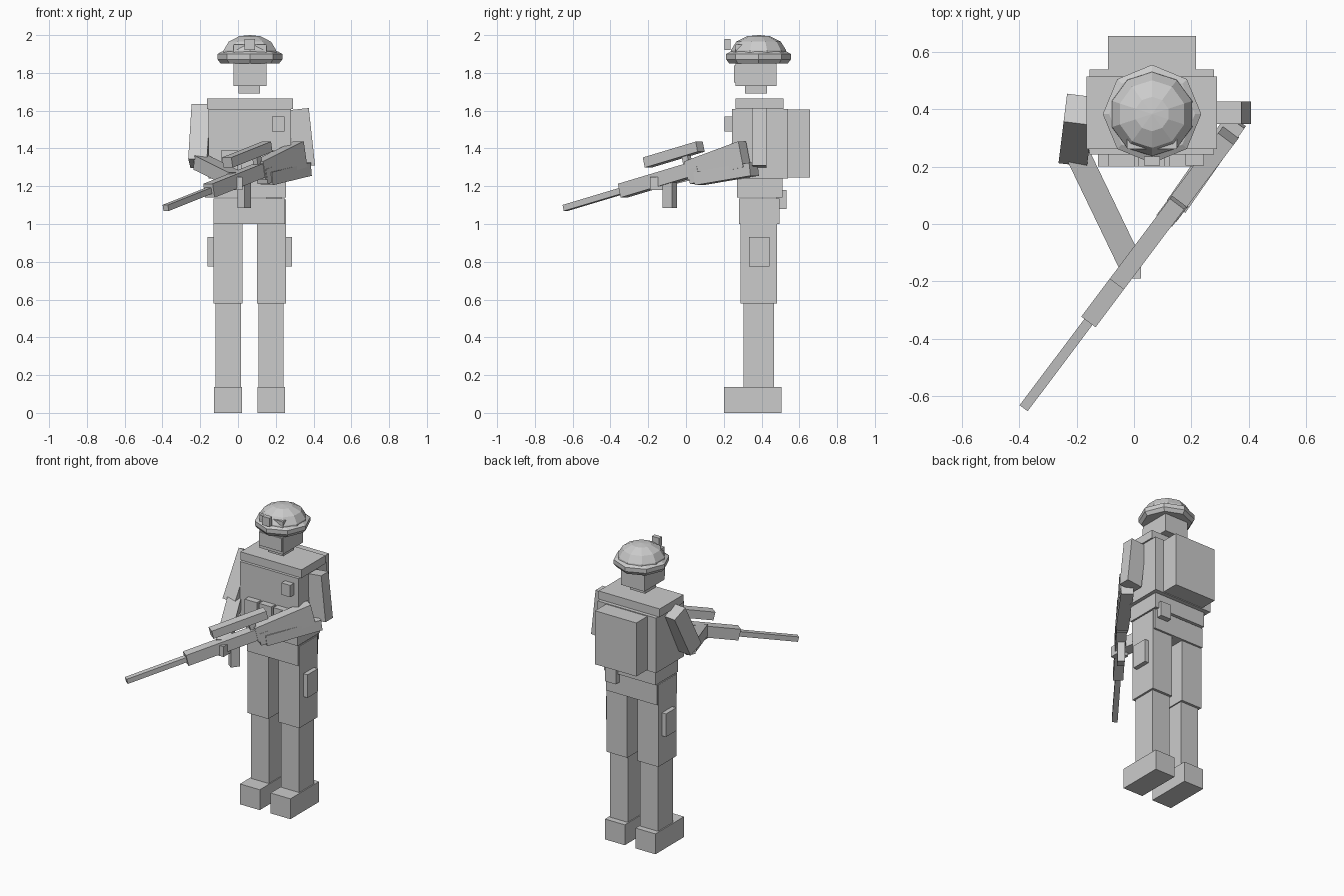
import bpy
import bmesh
import math
from mathutils import Vector, Matrix

cube = bpy.data.objects.get("Cube")
if cube:
    bpy.data.objects.remove(cube, do_unlink=True)

grey = bpy.data.materials.new("plain_grey")
grey.use_nodes = True
grey.diffuse_color = (0.6, 0.6, 0.6, 1)
grey.node_tree.nodes["Principled BSDF"].inputs["Base Color"].default_value = (0.6, 0.6, 0.6, 1)


def finish(name, bm):
    bmesh.ops.recalc_face_normals(bm, faces=bm.faces)
    mesh = bpy.data.meshes.new(name)
    bm.to_mesh(mesh)
    bm.free()
    mesh.materials.append(grey)
    obj = bpy.data.objects.new(name, mesh)
    bpy.context.collection.objects.link(obj)
    return obj


def box(name, x, y, z):
    """Axis-aligned box from its x, y and z ranges."""
    low, high = Vector((x[0], y[0], z[0])), Vector((x[1], y[1], z[1]))
    bm = bmesh.new()
    bmesh.ops.create_cube(bm, size=1)
    bmesh.ops.scale(bm, vec=high - low, verts=bm.verts)
    bmesh.ops.translate(bm, vec=(low + high) / 2, verts=bm.verts)
    return finish(name, bm)


def beam(name, start, end, width, height, end_height=None, upright=False):
    """Box running from start to end, optionally taller at its end."""
    start, end = Vector(start), Vector(end)
    axis = end - start
    bm = bmesh.new()
    bmesh.ops.create_cube(bm, size=1)
    for v in bm.verts:
        if upright:
            v.co = Vector((v.co.x * width, v.co.y * height, v.co.z * axis.length))
        else:
            h = end_height if end_height and v.co.y > 0 else height
            v.co = Vector((v.co.x * width, v.co.y * axis.length, v.co.z * h))
    turn = axis.to_track_quat('Z', 'Y') if upright else axis.to_track_quat('Y', 'Z')
    bm.transform(Matrix.Translation((start + end) / 2) @ turn.to_matrix().to_4x4())
    return finish(name, bm)


def lathe(name, profile, sides, centre):
    """Closed faceted solid from (radius, height) rings."""
    bm = bmesh.new()
    rings = []
    for r, z in profile:
        rings.append([bm.verts.new((centre[0] + r * math.cos(math.tau * i / sides + math.pi / 2),
                                    centre[1] + r * math.sin(math.tau * i / sides + math.pi / 2), z))
                      for i in range(sides)])
    for a, b in zip(rings, rings[1:]):
        for i in range(sides):
            j = (i + 1) % sides
            bm.faces.new((a[i], a[j], b[j], b[i]))
    bm.faces.new(rings[0])
    bm.faces.new(rings[-1])
    return finish(name, bm)


MID = 0.062  # body centre line

# Legs, boots and thigh pouches
for side, s in (("left", 1), ("right", -1)):
    def span(inner, outer):
        return sorted((MID + s * inner, MID + s * outer))
    box(side + "_boot", span(0.04, 0.188), (0.2, 0.505), (0, 0.137))
    box(side + "_shin", span(0.046, 0.18), (0.305, 0.465), (0.1, 0.6))
    box(side + "_thigh", span(0.038, 0.193), (0.288, 0.482), (0.58, 1.13))
    box(side + "_thigh_pouch", span(0.18, 0.223), (0.333, 0.443), (0.775, 0.93))

# Hips, belt and torso
box("hips", (-0.13, 0.25), (0.28, 0.495), (1.0, 1.135))
box("waist", (-0.13, 0.255), (0.27, 0.51), (1.14, 1.26))
box("vest", (-0.155, 0.28), (0.243, 0.54), (1.24, 1.61))
box("shoulders", (-0.165, 0.29), (0.262, 0.515), (1.61, 1.665))
box("backpack", (-0.09, 0.217), (0.53, 0.657), (1.245, 1.605))
box("belt_pouch", (0.15, 0.23), (0.48, 0.532), (1.08, 1.18))
box("chest_pouch", (0.18, 0.245), (0.205, 0.25), (1.49, 1.57))
for i in range(3):
    x = MID - 0.107 + i * 0.107
    box(f"ammo_pouch_{i + 1}", (x - 0.046, x + 0.046), (0.2, 0.25), (1.27, 1.39))

# Neck and head
box("neck", (0.003, 0.117), (0.313, 0.43), (1.69, 1.74))
box("head", (-0.025, 0.15), (0.262, 0.478), (1.73, 1.9))
box("face_cover", (-0.022, 0.147), (0.255, 0.3), (1.75, 1.84))

# Helmet with brim, goggles and front mount
HEAD = (0.063, 0.384)
lathe("helmet_brim", [(0.155, 1.85), (0.172, 1.872), (0.172, 1.9), (0.15, 1.912)], 8, HEAD)
lathe("helmet_dome", [(0.15, 1.89), (0.146, 1.92), (0.118, 1.965), (0.06, 1.994), (0.002, 2.0)], 10, HEAD)
box("goggles", (-0.025, 0.15), (0.262, 0.32), (1.9, 1.95))
box("helmet_mount", (0.035, 0.09), (0.205, 0.235), (1.922, 1.98))

# Left arm, bent to the grip
beam("left_upper_arm", (0.353, 0.388, 1.305), (0.32, 0.388, 1.608), 0.078, 0.11, upright=True)
beam("left_forearm", (0.15, 0.065, 1.24), (0.356, 0.36, 1.29), 0.078, 0.07)
beam("left_hand", (0.125, 0.035, 1.25), (0.163, 0.085, 1.265), 0.07, 0.08)

# Right arm, reaching forward to support the barrel
beam("right_upper_arm", (-0.208, 0.255, 1.32), (-0.19, 0.4, 1.61), 0.1, 0.11, upright=True)
beam("right_forearm", (-0.195, 0.24, 1.325), (-0.012, -0.14, 1.235), 0.085, 0.075)
box("right_hand", (-0.05, 0.025), (-0.19, -0.115), (1.18, 1.25))


# Rifle, placed along one sloping line
def on_line(y, lift=0.0):
    t = y + 0.64
    return (-0.383 + 0.751 * t, y, 1.085 + 0.3 * t + lift)


beam("rifle_barrel", on_line(-0.64), on_line(-0.32), 0.035, 0.033)
beam("rifle_body", on_line(-0.335), on_line(0.05), 0.062, 0.075)
beam("rifle_stock", on_line(0.02), on_line(0.31), 0.068, 0.1, end_height=0.14)
beam("rifle_scope", on_line(-0.205, 0.11), on_line(0.075, 0.11), 0.062, 0.055)
beam("scope_mount", on_line(-0.01, 0.06), on_line(0.02, 0.06), 0.03, 0.06)
beam("rifle_magazine", (0.015, -0.11, 1.168), (0.05, -0.062, 1.168), 0.045, 0.165)
